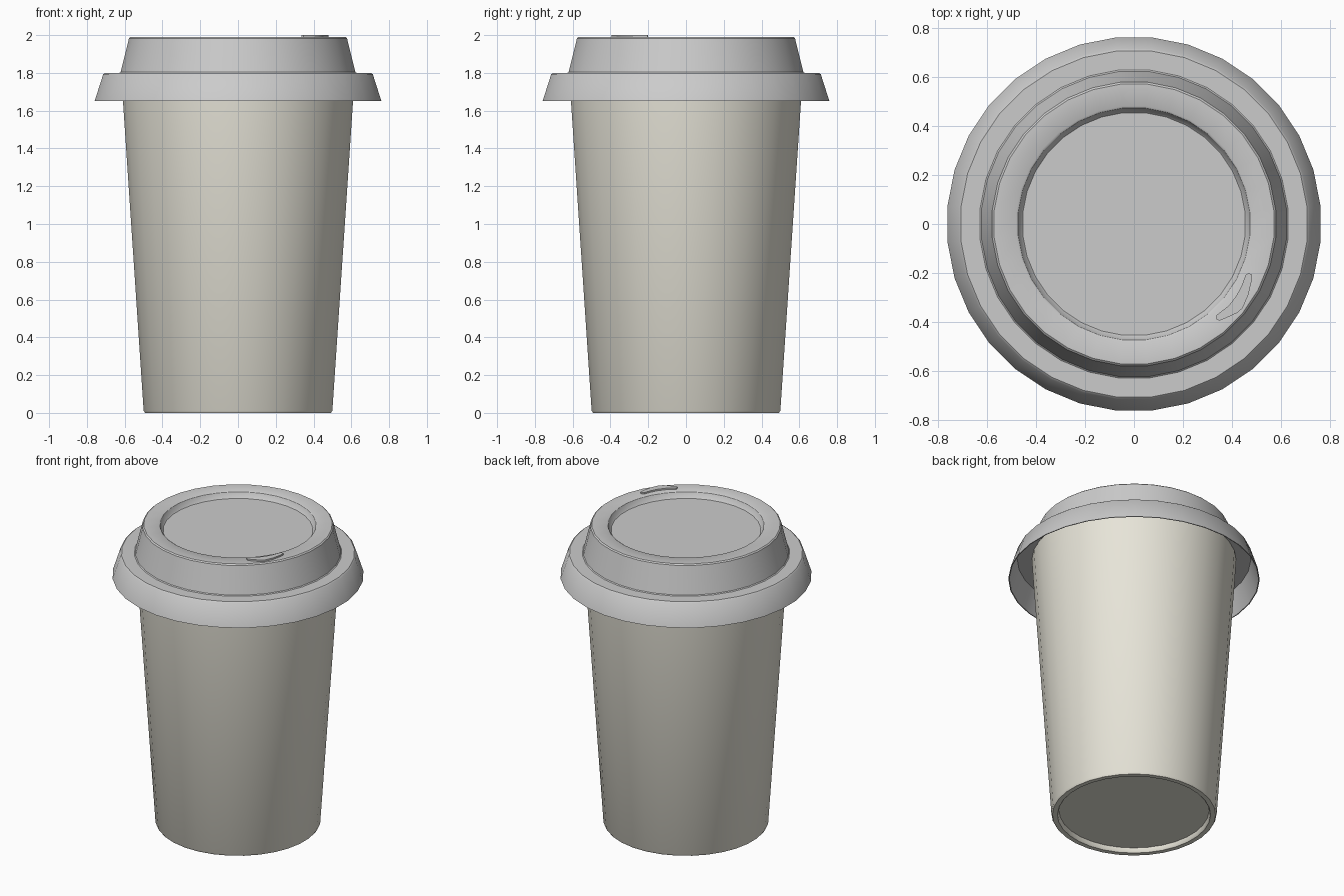
import bpy, bmesh
from math import sin, cos, pi

if "Cube" in bpy.data.objects:
    bpy.data.objects.remove(bpy.data.objects["Cube"])

SIDES = 32


def finish(name, bm, angle=0.6, color=None):
    bmesh.ops.recalc_face_normals(bm, faces=bm.faces)
    mesh = bpy.data.meshes.new(name)
    bm.to_mesh(mesh)
    bm.free()
    obj = bpy.data.objects.new(name, mesh)
    bpy.context.collection.objects.link(obj)
    bpy.ops.object.select_all(action='DESELECT')
    obj.select_set(True)
    bpy.context.view_layer.objects.active = obj
    bpy.ops.object.shade_smooth_by_angle(angle=angle)
    if color:
        mat = bpy.data.materials.new(name + "_material")
        mat.diffuse_color = color
        mat.use_nodes = True
        mat.node_tree.nodes["Principled BSDF"].inputs["Base Color"].default_value = mat.diffuse_color
        mesh.materials.append(mat)
    return obj


def lathe(name, profile, color=None):
    """Revolve an (r, z) profile; r = 0 gives a pole."""
    bm = bmesh.new()
    rings = []
    for r, z in profile:
        if r == 0:
            rings.append([bm.verts.new((0, 0, z))] * SIDES)
        else:
            angles = [2 * pi * (i + 0.5) / SIDES for i in range(SIDES)]
            rings.append([bm.verts.new((r * cos(a), r * sin(a), z)) for a in angles])
    for a, b in zip(rings, rings[1:]):
        for i in range(SIDES):
            j = (i + 1) % SIDES
            bm.faces.new(list(dict.fromkeys((a[i], a[j], b[j], b[i]))))
    return finish(name, bm, color=color)


# Paper cup: recessed base, tapered wall, open inside under the lid
lathe("cup", [
    (0, 0.03), (0.455, 0.03), (0.46, 0.005), (0.465, 0), (0.495, 0),
    (0.502, 0.012), (0.612, 1.65), (0.62, 1.785), (0.605, 1.785),
    (0.487, 0.045), (0, 0.045)], (0.8, 0.78, 0.69, 1))

# Lid: thin stepped shell with flared skirt and sunken top
lathe("lid", [
    (0, 1.95), (0.455, 1.95), (0.462, 1.957), (0.474, 1.985), (0.482, 1.99),
    (0.572, 1.99), (0.58, 1.983), (0.624, 1.805), (0.63, 1.80), (0.708, 1.80),
    (0.717, 1.793), (0.763, 1.65), (0.757, 1.65), (0.709, 1.79),
    (0.616, 1.79), (0.572, 1.98), (0.485, 1.98), (0.46, 1.94), (0, 1.94)])

# Sip opening: slim curved raised lip near the front right of the rim
outline = [(0.335, -0.372), (0.385, -0.333), (0.415, -0.295), (0.437, -0.255),
           (0.455, -0.207), (0.466, -0.2), (0.479, -0.205), (0.478, -0.235),
           (0.465, -0.29), (0.442, -0.343), (0.42, -0.362), (0.385, -0.378),
           (0.348, -0.394), (0.335, -0.387)]
bm = bmesh.new()
low = [bm.verts.new((x, y, 1.975)) for x, y in outline]
high = [bm.verts.new((x, y, 2.0)) for x, y in outline]
bm.faces.new(low)
bm.faces.new(high)
for i in range(len(outline)):
    j = (i + 1) % len(outline)
    bm.faces.new((low[i], low[j], high[j], high[i]))
finish("sip_opening", bm)
